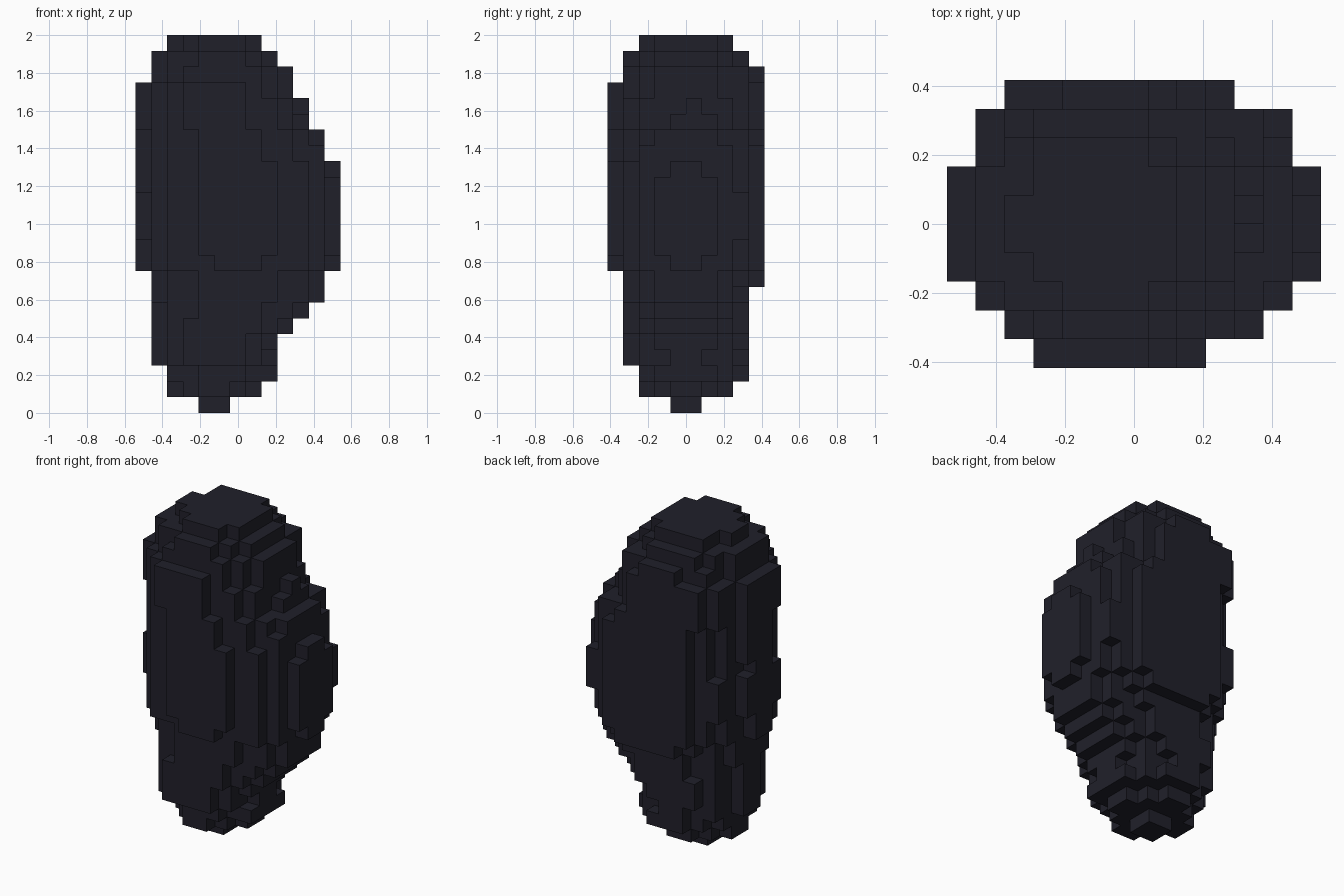
import bpy
import bmesh
from mathutils import Vector

# Remove the default object
default = bpy.data.objects.get("Cube")
if default:
    bpy.data.objects.remove(default, do_unlink=True)

COLUMNS, ROWS, LAYERS = 13, 10, 24
CELL = 2 / LAYERS

# Body profile from the bottom up: layer count, left, right, front, back (in cells)
PROFILE = [
    (1, 4, 6, 4, 6),
    (1, 2.1, 7.9, 2.1, 7.9),
    (1, 2, 9, 2, 9),
    (1, 1.2, 8.8, 1.15, 8.8),
    (1, 1.25, 9, 1.1, 9),
    (1, 1.2, 10, 1, 9),
    (1, 1.2, 11, 1, 9),
    (1, 1, 12, 1, 9),
    (1, 1, 12, 1, 10),
    (1, .3, 12.7, .4, 10.4),
    (1, .3, 13, 0, 10.4),
    (3, 0, 13, 0, 10.6),
    (1, .3, 13, 0, 10.4),
    (1, .2, 12.7, .2, 10.4),
    (1, .2, 12.4, .2, 10.4),
    (1, .2, 12.1, .25, 10.4),
    (1, -.05, 10.73, .2, 10.4),
    (1, -.05, 10.525, .1, 10.4),
    (1, 0, 10, .1, 10.2),
    (1, 1, 10, .55, 10),
    (1, 1.15, 9.1, 1.2, 9),
    (1, 2.2, 8.2, 2, 8.1),
]


def make_material(name, color):
    mat = bpy.data.materials.new(name)
    mat.use_nodes = True
    mat.diffuse_color = color
    mat.node_tree.nodes["Principled BSDF"].inputs["Base Color"].default_value = color
    return mat


def oval_cells(left, right, front, back):
    """Cells of one layer whose centres lie inside an oval."""
    middle_x, half_x = (left + right) / 2, (right - left) / 2
    middle_y = ROWS / 2
    for i in range(COLUMNS):
        for j in range(ROWS):
            dx = (i + .5 - middle_x) / half_x
            dy = j + .5 - middle_y
            dy /= (back - middle_y) if dy > 0 else (middle_y - front)
            if dx * dx + dy * dy <= 1:
                yield i, j


def collect_cells():
    cells, layer = set(), 0
    for count, *extent in PROFILE:
        for _ in range(count):
            cells.update((i, j, layer) for i, j in oval_cells(*extent))
            layer += 1
    return cells


def build_block_object(name, cells, material):
    """Skin the outside of a set of cells with square faces."""
    bm = bmesh.new()
    corners = {}
    origin = Vector((COLUMNS / 2, ROWS / 2, 0))

    def corner(point):
        key = tuple(point)
        if key not in corners:
            corners[key] = bm.verts.new((Vector(key) - origin) * CELL)
        return corners[key]

    for cell in cells:
        for axis in range(3):
            u, v = (axis + 1) % 3, (axis + 2) % 3
            for side in (0, 1):
                neighbour = list(cell)
                neighbour[axis] += 1 if side else -1
                if tuple(neighbour) in cells:
                    continue
                loop = []
                for du, dv in ((0, 0), (1, 0), (1, 1), (0, 1)):
                    point = list(cell)
                    point[axis] += side
                    point[u] += du
                    point[v] += dv
                    loop.append(corner(point))
                bm.faces.new(loop if side else loop[::-1])

    mesh = bpy.data.meshes.new(name)
    bm.to_mesh(mesh)
    bm.free()
    mesh.materials.append(material)
    obj = bpy.data.objects.new(name, mesh)
    bpy.context.collection.objects.link(obj)
    return obj


# Stepped stone body
dark = make_material("dark slate", (.0145, .0143, .023, 1))
build_block_object("stepped_body", collect_cells(), dark)
